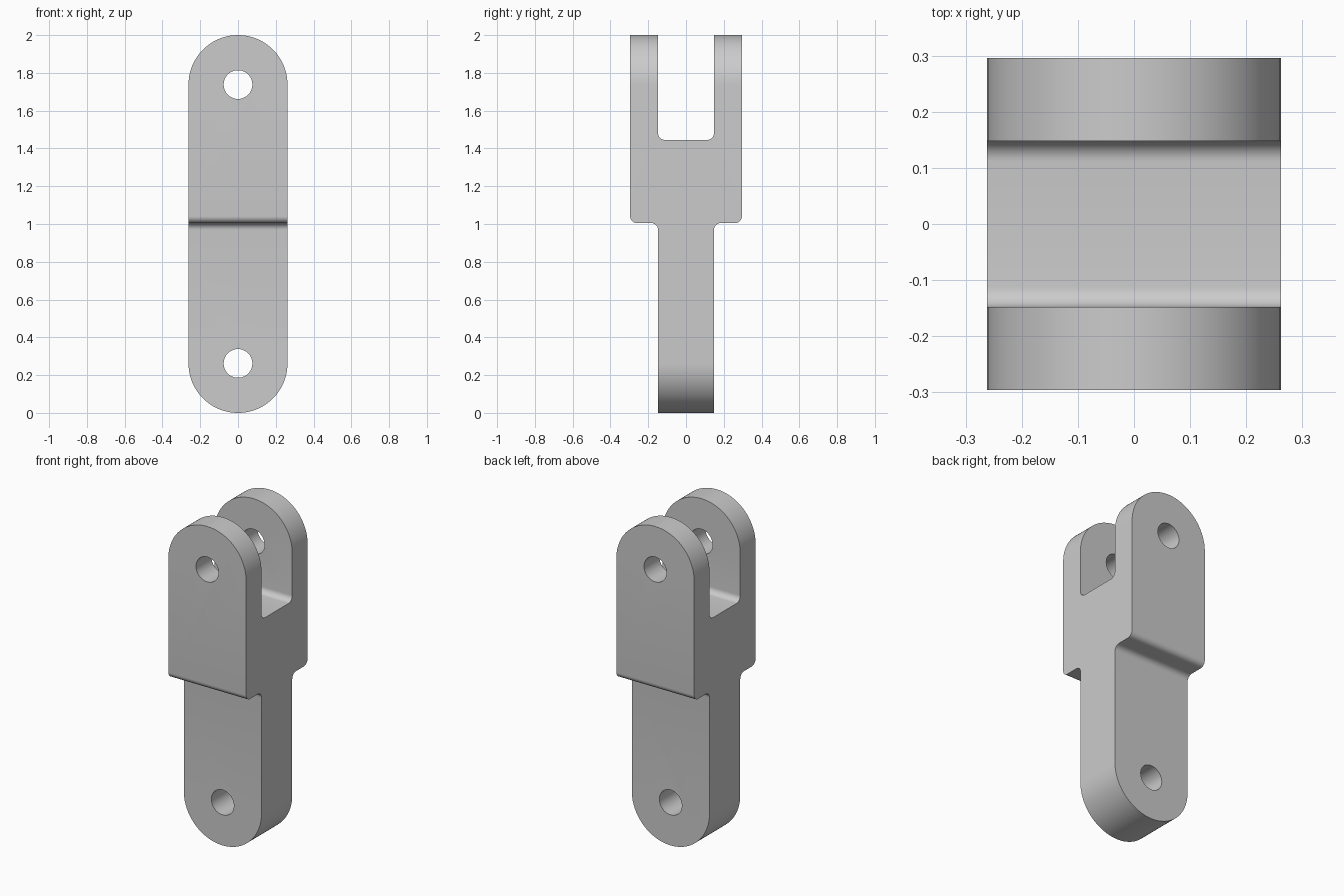
import bpy, bmesh, math
from mathutils import Vector

if "Cube" in bpy.data.objects:
    bpy.data.objects.remove(bpy.data.objects["Cube"], do_unlink=True)

HALF_W = 0.262      # half width, also the radius of the round ends
HALF_D = 0.296      # half depth of the fork
TONGUE = 0.148      # half depth of the tongue and of the slot
FILLET = 0.036
HOLE = 0.076
PINS = (HALF_W, 2 - HALF_W)

grey = bpy.data.materials.new("plain grey metal")
grey.use_nodes = True
grey.diffuse_color = (0.6, 0.6, 0.6, 1)
grey.node_tree.nodes["Principled BSDF"].inputs["Base Color"].default_value = (0.6, 0.6, 0.6, 1)


def prism(name, points, axis, half):
    """Extrude a closed outline of 3D points symmetrically along an axis."""
    bm = bmesh.new()
    shift = Vector(axis) * half
    face = bm.faces.new([bm.verts.new(Vector(p) - shift) for p in points])
    made = bmesh.ops.extrude_face_region(bm, geom=[face])["geom"]
    bmesh.ops.translate(bm, vec=shift * 2,
                        verts=[v for v in made if isinstance(v, bmesh.types.BMVert)])
    bmesh.ops.recalc_face_normals(bm, faces=bm.faces)
    mesh = bpy.data.meshes.new(name)
    bm.to_mesh(mesh)
    bm.free()
    mesh.materials.append(grey)
    obj = bpy.data.objects.new(name, mesh)
    bpy.context.collection.objects.link(obj)
    return obj


def arc(cx, cz, r, start, end, steps):
    angles = [math.radians(start + (end - start) * i / steps) for i in range(steps + 1)]
    return [(cx + r * math.cos(a), cz + r * math.sin(a)) for a in angles]


def combine(target, other, operation):
    mod = target.modifiers.new(other.name, "BOOLEAN")
    mod.operation, mod.solver, mod.object = operation, "EXACT", other
    bpy.context.view_layer.objects.active = target
    bpy.ops.object.modifier_apply(modifier=mod.name)
    bpy.data.objects.remove(other, do_unlink=True)


# Side profile: tongue, filleted shoulder, fork arm and slot floor, then mirrored
f, shoulder, floor = FILLET, 1.005, 1.445
side = [(TONGUE, -0.1)]
side += arc(TONGUE + f, shoulder - f, f, 180, 90, 8)
side += arc(HALF_D - f, shoulder + f, f, -90, 0, 8)
side += [(HALF_D, 2.1), (TONGUE, 2.1)]
side += arc(TONGUE - f, floor + f, f, 0, -90, 8)
side += [(-y, z) for y, z in reversed(side)]
link = prism("clevis_link", [(0, y, z) for y, z in side], (1, 0, 0), 0.4)

# Front outline with full-round ends
outline = arc(0, PINS[1], HALF_W, 0, 180, 48) + arc(0, PINS[0], HALF_W, 180, 360, 48)
combine(link, prism("rounded_outline", [(x, 0, z) for x, z in outline], (0, 1, 0), 0.5),
        "INTERSECT")

# Pin holes through the fork and the tongue
for z in PINS:
    ring = arc(0, z, HOLE, 0, 360, 48)[:-1]
    combine(link, prism("pin_hole", [(x, 0, h) for x, h in ring], (0, 1, 0), 0.5),
            "DIFFERENCE")

# Smooth the rounds, keep the edges crisp
bpy.ops.object.select_all(action="DESELECT")
link.select_set(True)
bpy.context.view_layer.objects.active = link
bpy.ops.object.shade_smooth_by_angle(angle=math.radians(30))
